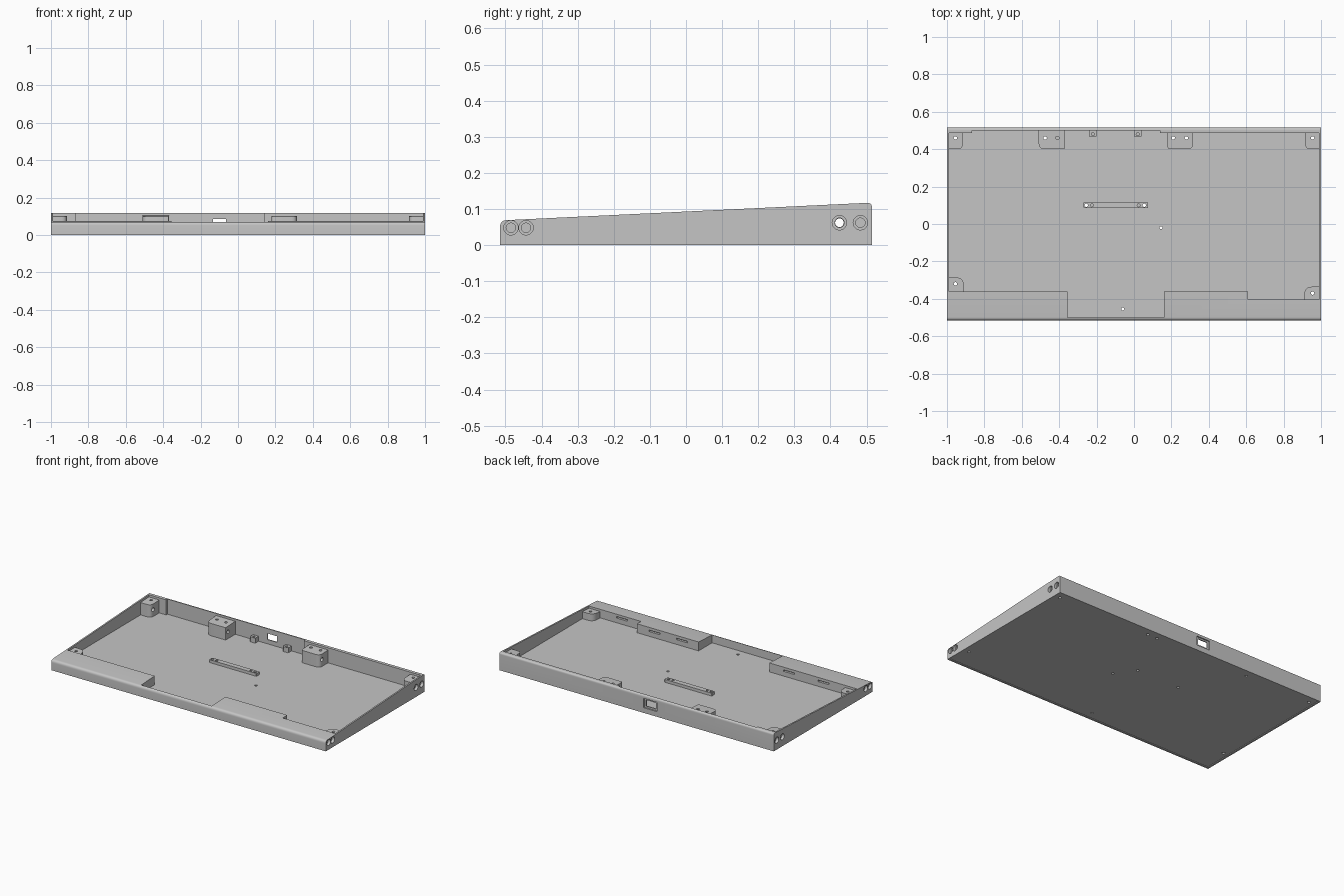
import bpy, bmesh
from math import sin, cos, tau
from mathutils import Vector

cube = bpy.data.objects.get("Cube")
if cube:
    bpy.data.objects.remove(cube, do_unlink=True)

mat = bpy.data.materials.new("plain grey")
mat.use_nodes = True
GREY = (0.56, 0.56, 0.56, 1)
mat.diffuse_color = GREY
mat.node_tree.nodes["Principled BSDF"].inputs["Base Color"].default_value = GREY

FLOOR = 0.017


def slope(y):
    """Height of the sloping top of the case at depth y."""
    return 0.093 + 0.048 * y


def rounded(corners, segs=6):
    """Polygon from (u, v, radius) corners, with soft corners where radius > 0."""
    out, n = [], len(corners)
    for i, (u, v, r) in enumerate(corners):
        p = Vector((u, v))
        if r == 0:
            out.append(p)
            continue
        a = p + (Vector(corners[i - 1][:2]) - p).normalized() * r
        b = p + (Vector(corners[(i + 1) % n][:2]) - p).normalized() * r
        for k in range(segs + 1):
            t = k / segs
            out.append(a * (1 - t) ** 2 + p * 2 * t * (1 - t) + b * t * t)
    return out


def prism(name, pts, axis, lo, hi, drop=None):
    """Extrude a 2D outline along an axis; drop makes the top follow the slope."""
    def place(p, h):
        return (h, p[0], p[1]) if axis == "x" else (p[0], p[1], h)
    bm = bmesh.new()
    low = [bm.verts.new(place(p, lo)) for p in pts]
    high = [bm.verts.new(place(p, hi if drop is None else slope(p[1]) - drop)) for p in pts]
    bm.faces.new(low[::-1])
    bm.faces.new(high)
    for i in range(len(pts)):
        bm.faces.new((low[i - 1], low[i], high[i], high[i - 1]))
    bmesh.ops.recalc_face_normals(bm, faces=bm.faces)
    me = bpy.data.meshes.new(name)
    bm.to_mesh(me)
    bm.free()
    ob = bpy.data.objects.new(name, me)
    me.materials.append(mat)
    bpy.context.collection.objects.link(ob)
    return ob


def box(name, x0, x1, y0, y1, z0, z1):
    return prism(name, [(x0, y0), (x1, y0), (x1, y1), (x0, y1)], "z", z0, z1)


def rod(axis, u, v, r, lo, hi, sides=20):
    ring = [(u + r * cos(tau * k / sides), v + r * sin(tau * k / sides)) for k in range(sides)]
    return prism("hole_cutter", ring, axis, lo, hi)


def cut(targets, cutter):
    """Subtract the cutter from every target, then discard it."""
    cutter.hide_render = True
    for ob in targets:
        mod = ob.modifiers.new("cut", "BOOLEAN")
        mod.operation = "DIFFERENCE"
        mod.solver = "EXACT"
        mod.object = cutter
        with bpy.context.temp_override(object=ob, active_object=ob):
            bpy.ops.object.modifier_apply(modifier=mod.name)
    bpy.data.objects.remove(cutter, do_unlink=True)


# Wedge-shaped case with rounded front and rear top edges
case = prism("case", rounded([
    (-0.515, 0, 0), (0.515, 0, 0),
    (0.515, slope(0.515), 0.014), (-0.515, slope(-0.515), 0.018)]), "x", -1, 1)

# Open interior, leaving thin walls and stepped front ledges
cut([case], prism("interior_cutter", [
    (-0.99, -0.36), (-0.355, -0.36), (-0.355, -0.5), (0.16, -0.5), (0.16, -0.36),
    (0.61, -0.36), (0.61, -0.405), (0.99, -0.405), (0.99, 0.487), (0.14, 0.487),
    (0.14, 0.5), (-0.865, 0.5), (-0.865, 0.487), (-0.99, 0.487)], "z", FLOOR, 0.3))

# Shallow recess underneath
cut([case], box("recess_cutter", -0.988, 0.988, -0.503, 0.503, -0.1, 0.004))


# Screw posts: x range, y range, radius at left and right free corners
def post(name, x0, x1, y0, y1, left, right, front=False):
    if front:
        c = [(x0, y0, 0), (x1, y0, 0), (x1, y1, right), (x0, y1, left)]
    else:
        c = [(x0, y0, left), (x1, y0, right), (x1, y1, 0), (x0, y1, 0)]
    return prism(name, rounded(c), "z", FLOOR - 0.002, 0.1, 0.014)


posts = [
    post("rear_right_post", -0.993, -0.915, 0.4, 0.49, 0, 0.03),
    post("rear_inner_right_post", -0.51, -0.37, 0.4, 0.502, 0.035, 0.006),
    post("rear_inner_left_post", 0.18, 0.315, 0.4, 0.49, 0.015, 0.03),
    post("rear_left_post", 0.915, 0.993, 0.4, 0.49, 0.03, 0),
    post("front_right_post", -0.993, -0.91, -0.365, -0.285, 0, 0.045, True),
    post("front_left_post", 0.91, 0.993, -0.41, -0.335, 0.045, 0, True),
]

# Raised bar in the middle of the floor
bar = prism("centre_bar", rounded([
    (-0.27, 0.085, 0.006), (0.075, 0.085, 0.006),
    (0.075, 0.118, 0.006), (-0.27, 0.118, 0.006)], 3), "z", FLOOR - 0.002, 0.036)

# Small bosses beside the rear port
for side, x in (("right", -0.22), ("left", 0.02)):
    boss = prism(side + "_port_boss", rounded([
        (x - 0.02, 0.465, 0.008), (x + 0.02, 0.465, 0.008),
        (x + 0.02, 0.502, 0), (x - 0.02, 0.502, 0)], 3), "z", FLOOR - 0.002, 0.05)
    cut([boss], rod("z", x, 0.48, 0.008, 0.025, 0.1))

# Vertical screw holes that pass right through
for owner, x, y in ((0, -0.955, 0.46), (1, -0.475, 0.46), (2, 0.21, 0.46), (2, 0.28, 0.46),
                    (3, 0.955, 0.46), (4, -0.955, -0.32), (5, 0.955, -0.37)):
    cut([case, posts[owner]], rod("z", x, y, 0.009, -0.1, 0.3))
for x in (-0.255, 0.055):
    cut([case, bar], rod("z", x, 0.1, 0.009, -0.1, 0.3))
for x, y in ((0.145, -0.02), (-0.06, -0.455)):
    cut([case], rod("z", x, y, 0.008, -0.1, 0.3))

# Blind screw holes
for x in (-0.225, 0.025):
    cut([bar], rod("z", x, 0.1, 0.008, 0.022, 0.3))
cut([posts[1]], rod("z", -0.41, 0.46, 0.009, 0.05, 0.3))

# Counterbored holes in both ends
for y, z in ((-0.485, 0.048), (-0.443, 0.048), (0.425, 0.062), (0.483, 0.062)):
    for s, end in ((-1, posts[0]), (1, posts[3])):
        solids = [case, end] if y > 0 else [case]
        for r, depth in ((0.02, 0.018), (0.013, 0.07)):
            lo, hi = sorted((s * 1.1, s * (1 - depth)))
            cut(solids, rod("x", y, z, r, lo, hi))

# One bore runs the full length through the rear posts
cut(posts[:4], rod("x", 0.425, 0.062, 0.012, -1.1, 1.1))

# Rear port with a recessed surround
cut([case], box("port_cutter", -0.135, -0.065, 0.45, 0.6, 0.045, 0.085))
cut([case], box("surround_cutter", -0.148, -0.052, 0.507, 0.6, 0.034, 0.095))

# Narrow slots in the inner faces of the front ledges
for x, y in ((-0.75, -0.36), (-0.5, -0.36), (0.28, -0.36), (0.48, -0.36), (0.75, -0.405)):
    cut([case], box("slot_cutter", x - 0.04, x + 0.04, y - 0.015, y + 0.01, 0.048, 0.058))

# Smooth shading on rounded surfaces, sharp elsewhere
for ob in bpy.context.scene.objects:
    ob.select_set(ob.type == "MESH")
bpy.context.view_layer.objects.active = case
bpy.ops.object.shade_smooth_by_angle(angle=0.5)
